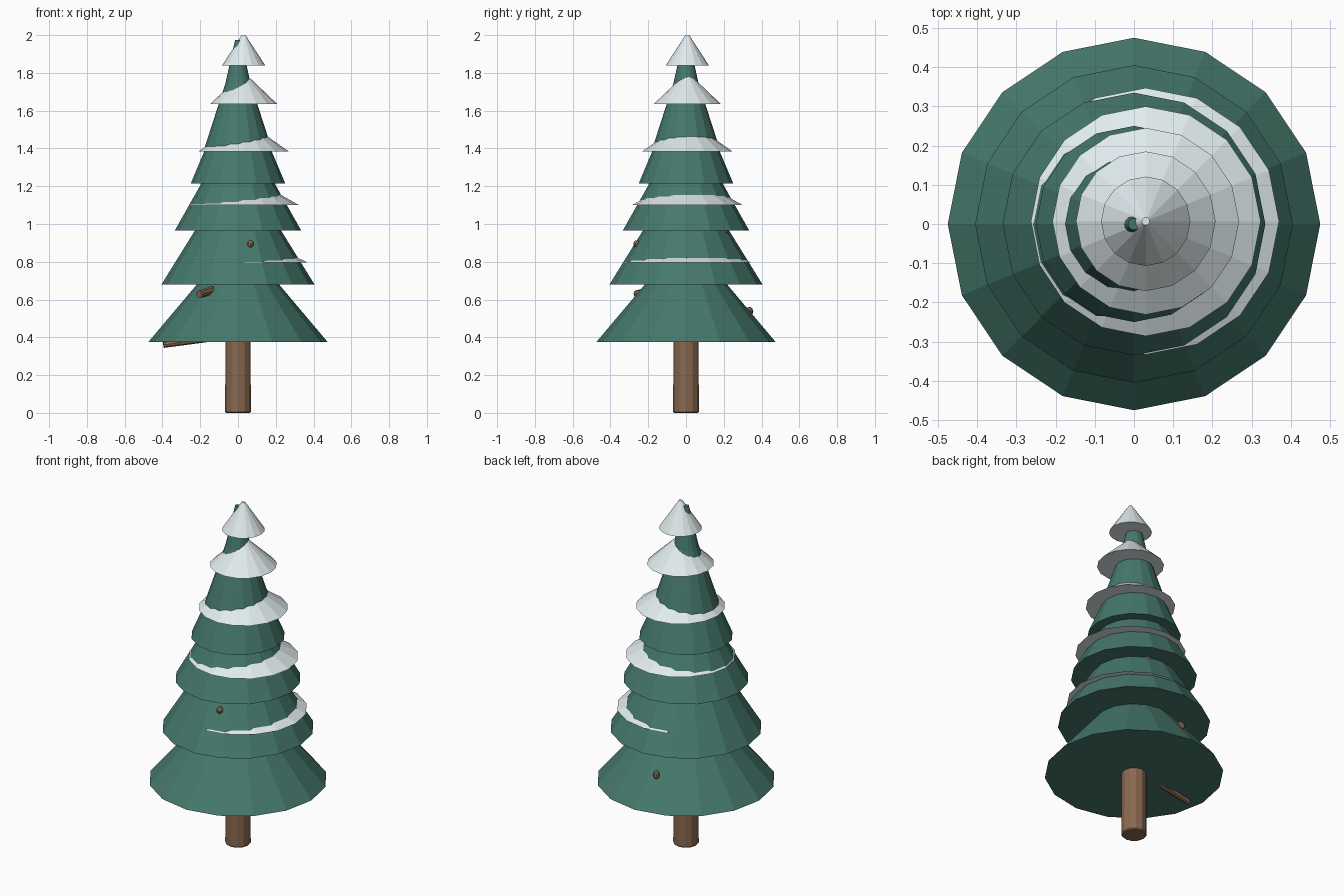
import bpy
from mathutils import Vector

if "Cube" in bpy.data.objects:
    bpy.data.objects.remove(bpy.data.objects["Cube"])


def material(name, rgb):
    m = bpy.data.materials.new(name)
    m.diffuse_color = (*rgb, 1)
    m.use_nodes = True
    m.node_tree.nodes["Principled BSDF"].inputs["Base Color"].default_value = m.diffuse_color
    return m


GREEN = material("needles", (0.06, 0.19, 0.15))
SNOW = material("snow", (0.75, 0.83, 0.85))
BROWN = material("bark", (0.25, 0.14, 0.08))


def cone(name, start, end, r1, r2, sides, mat):
    """Closed frustum running from start to end, one vertex on local +x."""
    a, b = Vector(start), Vector(end)
    bpy.ops.mesh.primitive_cone_add(vertices=sides, radius1=r1, radius2=r2,
                                    depth=(b - a).length, location=(a + b) / 2)
    ob = bpy.context.object
    ob.name = name
    d = b - a
    if d.xy.length > 1e-6:
        ob.rotation_euler = d.to_track_quat('Z', 'Y').to_euler()
    ob.data.materials.append(mat)
    return ob


# Trunk with a softened lower edge
trunk = cone("trunk", (0, 0, 0), (0, 0, 0.6), 0.068, 0.066, 12, BROWN)
bevel = trunk.modifiers.new("soft_edge", 'BEVEL')
bevel.width = 0.006
bevel.segments = 1
bevel.limit_method = 'ANGLE'
bevel.angle_limit = 1.0

# Foliage tiers: base height, top height, base radius, top radius
tiers = [(0.375, 0.76, 0.475, 0.15),
         (0.68, 1.04, 0.405, 0.182),
         (0.965, 1.28, 0.335, 0.157),
         (1.215, 1.50, 0.25, 0.130),
         (1.41, 1.79, 0.175, 0.052),
         (1.65, 1.975, 0.088, 0.015)]
for i, (z0, z1, r0, r1) in enumerate(tiers, 1):
    cone(f"foliage_tier_{i}", (0, 0, z0), (0, 0, z1), r0, r1, 16, GREEN)

# Snow caps, drifted slightly to the right
for i, (z, r) in enumerate([(0.795, 0.34), (1.10, 0.293), (1.385, 0.238),
                            (1.635, 0.178), (1.84, 0.114)], 1):
    cone(f"snow_cap_{i}", (0.03, 0.007, z), (0.03, 0.007, z + 0.16), r, 0.01, 16, SNOW)

# Bare branches poking out of the lowest tier
cone("low_branch", (0, 0, 0.42), (-0.395, -0.02, 0.36), 0.024, 0.016, 8, BROWN)
cone("front_branch", (0, 0, 0.69), (-0.205, -0.265, 0.628), 0.028, 0.020, 8, BROWN)

# Small pine cones
for i, loc in enumerate([(0.065, -0.26, 0.892), (-0.045, 0.338, 0.54),
                         (0.08, 0.205, 0.96)], 1):
    bpy.ops.mesh.primitive_uv_sphere_add(segments=10, ring_count=6, radius=1, location=loc)
    ob = bpy.context.object
    ob.name = f"pine_cone_{i}"
    ob.scale = (0.018, 0.018, 0.023)
    ob.rotation_euler = (0.3, 0.3, 0)
    ob.data.materials.append(BROWN)
